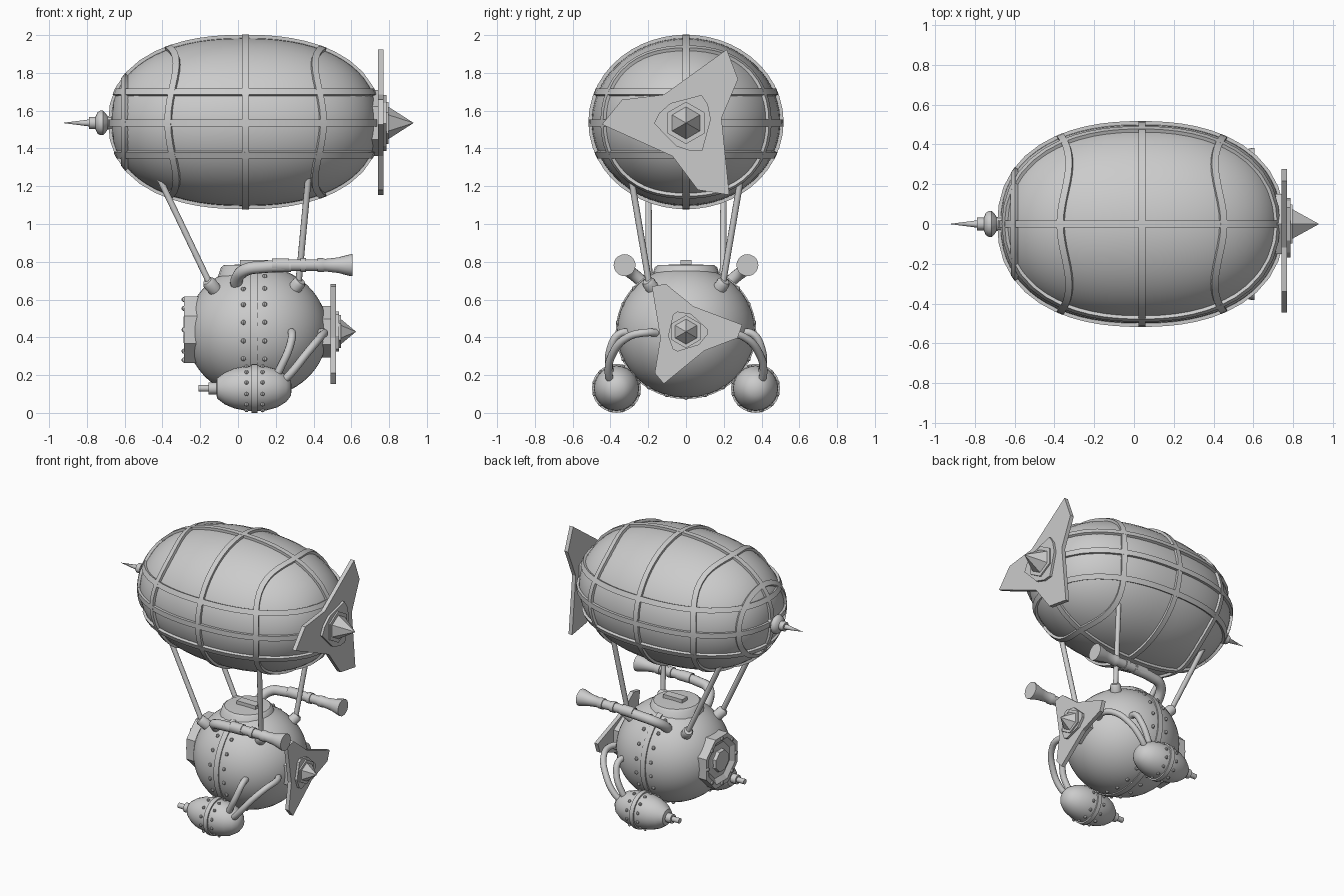
import bpy, bmesh
from math import sin, cos, pi, radians, copysign
from mathutils import Vector as V, Matrix

if "Cube" in bpy.data.objects:
    bpy.data.objects.remove(bpy.data.objects["Cube"])

CX, CZ, A, B, C, P = 0.035, 1.54, 0.705, 0.50, 0.445, 2.3   # envelope superellipsoid
GC, GS = V((0.10, 0, 0.43)), V((0.375, 0.365, 0.35))        # gondola centre, radii


def finish(bm, name, angle=35):
    bmesh.ops.remove_doubles(bm, verts=bm.verts, dist=1e-5)
    bmesh.ops.recalc_face_normals(bm, faces=bm.faces)
    me = bpy.data.meshes.new(name)
    bm.to_mesh(me)
    bm.free()
    ob = bpy.data.objects.new(name, me)
    bpy.context.collection.objects.link(ob)
    smooth(ob, angle)
    return ob


def smooth(ob, angle):
    bpy.ops.object.select_all(action='DESELECT')
    ob.select_set(True)
    bpy.context.view_layer.objects.active = ob
    bpy.ops.object.shade_smooth_by_angle(angle=radians(angle))


def bridge(bm, rings, closed=False):
    n = len(rings[0])
    for i in range(len(rings) if closed else len(rings) - 1):
        a, b = rings[i], rings[(i + 1) % len(rings)]
        for j in range(n):
            bm.faces.new((a[j], a[(j + 1) % n], b[(j + 1) % n], b[j]))


def lathe(name, prof, centre=(0, 0, 0), n=24, scale=(1, 1, 1), rot=None, phase=pi / 2, angle=35):
    """Turn (x, radius) pairs about the x axis."""
    bm = bmesh.new()
    M = Matrix.Translation(centre) @ (rot.to_4x4() if rot else Matrix()) @ Matrix.Diagonal((*scale, 1))
    rings = [[bm.verts.new(M @ V((x, r * cos(phase + 2 * pi * j / n), r * sin(phase + 2 * pi * j / n))))
              for j in range(n)] for x, r in prof]
    bridge(bm, rings)
    # zero-radius rings collapse to a point
    bmesh.ops.dissolve_degenerate(bm, dist=1e-6, edges=bm.edges)
    return finish(bm, name, angle)


def tube(name, pts, r):
    cu = bpy.data.curves.new(name, 'CURVE')
    cu.dimensions = '3D'
    cu.bevel_depth, cu.bevel_resolution, cu.resolution_u, cu.use_fill_caps = r, 3, 6, True
    sp = cu.splines.new('BEZIER')
    sp.bezier_points.add(len(pts) - 1)
    for b, p in zip(sp.bezier_points, pts):
        b.co = p
        b.handle_left_type = b.handle_right_type = 'AUTO'
    ob = bpy.data.objects.new(name, cu)
    bpy.context.collection.objects.link(ob)
    bpy.ops.object.select_all(action='DESELECT')
    ob.select_set(True)
    bpy.context.view_layer.objects.active = ob
    bpy.ops.object.convert(target='MESH')
    smooth(bpy.context.object, 40)


def rivets(name, spots, r=0.013):
    bm = bmesh.new()
    for p in spots:
        bmesh.ops.create_uvsphere(bm, u_segments=8, v_segments=5, radius=r, matrix=Matrix.Translation(p))
    finish(bm, name)


def box(name, centre, size):
    bm = bmesh.new()
    bmesh.ops.create_cube(bm, matrix=Matrix.Translation(centre) @ Matrix.Diagonal((*size, 1)))
    finish(bm, name)


# Envelope
def inside(p):
    return abs((p.x - CX) / A) ** P + ((p.y / B) ** 2 + ((p.z - CZ) / C) ** 2) ** (P / 2)


steps = [pi * i / 32 for i in range(33)]
lathe("envelope", [(CX - A * copysign(abs(cos(t)) ** (2 / P), cos(t)), max(sin(t), 0) ** (2 / P)) for t in steps],
      (0, 0, CZ), 48, (1, B, C))


# Ribs: flat straps following planar slices of the envelope
def rib(name, origin, u, v, wobble=0, n=48, half=0.018):
    bm = bmesh.new()
    u, v = V(u), V(v)
    w = u.cross(v)
    rings = []
    for i in range(n):
        a = 2 * pi * i / n
        d = u * cos(a) + v * sin(a)
        o = V(origin) + w * wobble * cos(4 * a)
        lo, hi = 0, 1
        for _ in range(30):
            m = (lo + hi) / 2
            lo, hi = (m, hi) if inside(o + d * m) < 1 else (lo, m)
        p = o + d * lo
        e = 1e-4
        nrm = V([inside(p + V(k)) - inside(p - V(k)) for k in ((e, 0, 0), (0, e, 0), (0, 0, e))]).normalized()
        side = (w - nrm * w.dot(nrm)).normalized()
        rings.append([bm.verts.new(p + side * s * half + nrm * h)
                      for s, h in ((-1, -0.015), (-1, 0.017), (1, 0.017), (1, -0.015))])
    bridge(bm, rings, True)
    finish(bm, name, 30)


X, Y, Z = (1, 0, 0), (0, 1, 0), (0, 0, 1)
for i, (x, wob) in enumerate(((-0.595, 0), (-0.345, -0.022), (0.04, 0), (0.425, 0.022))):
    rib(f"hoop_rib_{i}", (x, 0, CZ), Y, Z, wob)
for i, z in enumerate((1.37, 1.535, 1.695)):
    rib(f"belt_rib_{i}", (CX, 0, z), X, Y)
rib("keel_rib", (CX, 0, CZ), X, Z)

# Tail spike
lathe("tail_spike", [(-0.93, 0), (-0.79, 0.018), (-0.79, 0.032), (-0.755, 0.032), (-0.745, 0.055), (-0.73, 0.065),
                     (-0.715, 0.065), (-0.70, 0.05), (-0.69, 0.035), (-0.65, 0.035)], (0, 0, 1.535), 12)


# Propellers: three blades, hex hub and pointed spinner
def star(name, x0, x1, c, tip, corner, valley, dc, ang):
    bm = bmesh.new()
    pts = []
    for k in range(3):
        for r, off in ((corner, -dc), (tip, 0), (valley, 67)):
            a = radians(ang + 120 * k + off)
            pts.append((c[0] + r * cos(a), c[1] + r * sin(a)))
    rings = [[bm.verts.new((x, y, z)) for y, z in pts] for x in (x0, x1)]
    bridge(bm, rings)
    for ring in rings:
        bm.faces.new(ring)
    finish(bm, name, 10)


def propeller(name, x, z, s, ang, tip, corner, valley, dc, length):
    c = (0, z)
    lathe(name + "_back_hub", [(x - 0.05, 0), (x - 0.05, 0.175 * s), (x, 0.175 * s), (x, 0)], (0, 0, z), 6, angle=10)
    star(name + "_blades", x, x + 0.028, c, tip, corner, valley, dc, ang)
    star(name + "_blade_root", x + 0.028, x + 0.045, c, tip * .38, corner * .42, valley * .7, dc, ang)
    lathe(name + "_spinner", [(x, 0.112 * s), (x + 0.055, 0.112 * s), (x + 0.055, 0.085 * s),
                              (x + 0.055 + length, 0)], (0, 0, z), 6, angle=10)


propeller("main_propeller", 0.742, 1.535, 1, 61, 0.445, 0.36, 0.19, 21, 0.133)
propeller("rear_propeller", 0.49, 0.43, 0.78, 127, 0.30, 0.275, 0.14, 14, 0.08)

# Gondola shell with seam band
lathe("gondola", [(-cos(t), max(sin(t), 0)) for t in steps], GC, 40, GS)
lathe("gondola_seam", [(-0.09, 0.97), (-0.09, 1.02), (0.01, 1.02), (0.01, 0.97)], GC, 48, GS)
spots = []
for u in (-0.19, 0.11):
    for k in range(22):
        a = 2 * pi * (k + 0.5) / 22
        r = (1 - u * u) ** 0.5
        spots.append(GC + V((GS.x * u, GS.y * r * cos(a), GS.z * r * sin(a))))
rivets("gondola_rivets", spots)

# Top hatch and handle
lathe("hatch", [(-0.06, 0.185), (0.0, 0.165), (0.012, 0.15), (0.018, 0)], (0.075, 0, 0.77), 20,
      rot=Matrix.Rotation(-pi / 2, 3, 'Y'))
box("hatch_handle", (0.085, 0, 0.795), (0.15, 0.06, 0.03))

# Octagonal porthole
lathe("porthole_frame", [(-0.18, 0.19), (-0.285, 0.19), (-0.285, 0.16), (-0.262, 0.125), (-0.262, 0.08),
                         (-0.288, 0.075), (-0.288, 0.0)], (0, 0, 0.44), 8, phase=pi / 8, angle=20)
rivets("porthole_bolts", [V((-0.285, 0.16 * cos(k * pi / 4), 0.44 + 0.16 * sin(k * pi / 4))) for k in range(8)], 0.014)

for s, side in ((-1, "front"), (1, "back")):
    # Horn pipes
    tube(side + "_horn_elbow", [(0.0, s * .18, .64), (-.005, s * .25, .71), (.04, s * .31, .757),
                                (.13, s * .325, .772), (.28, s * .325, .778)], 0.033)
    lathe(side + "_horn", [(.18, .03), (.18, .036), (.27, .036), (.27, .031), (.33, .031), (.33, .037), (.36, .037),
                           (.36, .031), (.42, .031), (.42, .037), (.45, .037), (.46, .033), (.53, .041),
                           (.595, .058), (.605, .058), (.605, 0)], (0, s * .325, .782), 20)
    # Envelope struts with sockets
    for end, foot, top in (("left", (-.15, s * .195, .685), (-.43, s * .2, 1.27)),
                           ("right", (.32, s * .195, .685), (.375, s * .295, 1.27))):
        tube(f"{side}_{end}_strut", [foot, top], 0.017)
        nrm = V(((foot[0] - GC.x) / GS.x ** 2, foot[1] / GS.y ** 2, (foot[2] - GC.z) / GS.z ** 2))
        lathe(f"{side}_{end}_socket", [(-.05, .036), (.008, .036), (.022, .026), (.022, 0)], foot, 12,
              rot=nrm.to_track_quat('X', 'Z').to_matrix())
    # Engine pods
    c = V((0, s * .368, .13))
    lathe(side + "_pod", [(-.21, 0), (-.21, .018), (-.155, .018), (-.155, .032), (-.115, .032), (-.11, .055),
                          (-.07, .085), (-.02, .106), (.04, .118), (.09, .121), (.15, .117), (.21, .1),
                          (.255, .072), (.28, .04), (.285, 0)], c, 24)
    lathe(side + "_pod_seam", [(.072, .11), (.072, .13), (.102, .13), (.102, .11)], c, 24)
    rivets(side + "_pod_rivets", [c + V((x, .12 * cos(k * pi / 6 + .26), .12 * sin(k * pi / 6 + .26)))
                                  for x in (.045, .13) for k in range(12)], 0.011)
    # Feed pipes from gondola to pod
    tube(side + "_long_pipe", [(.41, s * .13, .42), (.455, s * .21, .425), (.435, s * .31, .40),
                               (.36, s * .39, .31), (.28, s * .41, .21), (.22, s * .39, .15)], 0.021)
    tube(side + "_short_pipe", [(.27, s * .27, .42), (.287, s * .35, .42), (.27, s * .40, .34),
                                (.22, s * .405, .23), (.19, s * .39, .17)], 0.021)
